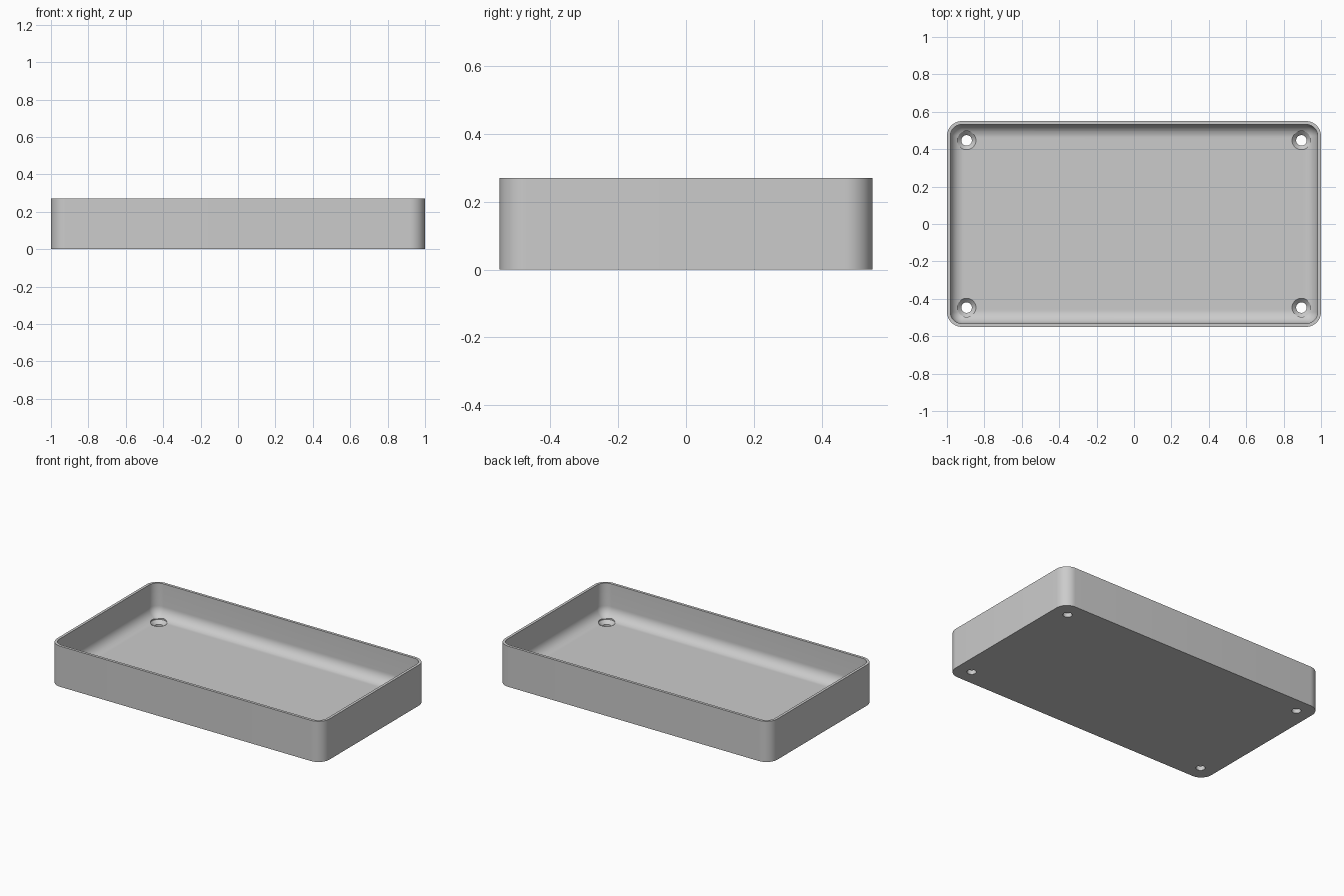
import bpy, bmesh, math

if "Cube" in bpy.data.objects:
    bpy.data.objects.remove(bpy.data.objects["Cube"], do_unlink=True)

HALF_X, HALF_Y, HEIGHT = 1.0, 0.55, 0.27
CORNER, WALL, FLOOR, FILLET = 0.08, 0.018, 0.05, 0.07
HOLE_X, HOLE_Y, HOLE_R, SINK_R = 0.895, 0.447, 0.028, 0.05

grey = bpy.data.materials.new("plain grey")
grey.use_nodes = True
colour = (0.6, 0.6, 0.6, 1)
grey.diffuse_color = colour
grey.node_tree.nodes["Principled BSDF"].inputs["Base Color"].default_value = colour


def rounded_loop(bm, inset, z, steps=12):
    """Rounded rectangle, moved inward from the outer wall."""
    r = max(CORNER - inset, 0.004)
    cx, cy = HALF_X - inset - r, HALF_Y - inset - r
    verts = []
    for i, (sx, sy) in enumerate([(1, 1), (-1, 1), (-1, -1), (1, -1)]):
        for k in range(steps + 1):
            a = math.pi / 2 * (i + k / steps)
            verts.append(bm.verts.new((sx * cx + r * math.cos(a),
                                       sy * cy + r * math.sin(a), z)))
    return verts


def skin(bm, loops):
    """Join neighbouring loops with quads and cap both ends."""
    for a, b in zip(loops, loops[1:]):
        n = len(a)
        for i in range(n):
            j = (i + 1) % n
            bm.faces.new((a[i], a[j], b[j], b[i]))
    bm.faces.new(loops[0][::-1])
    bm.faces.new(loops[-1])
    bmesh.ops.recalc_face_normals(bm, faces=bm.faces)


def make_object(name, bm):
    mesh = bpy.data.meshes.new(name)
    bm.to_mesh(mesh)
    bm.free()
    mesh.materials.append(grey)
    obj = bpy.data.objects.new(name, mesh)
    bpy.context.collection.objects.link(obj)
    return obj


# Tray shell: outer wall, rim, inner wall, rounded floor edge
bm = bmesh.new()
loops = [rounded_loop(bm, 0, 0), rounded_loop(bm, 0, HEIGHT),
         rounded_loop(bm, WALL, HEIGHT)]
for k in range(13):
    a = math.pi / 2 * k / 12
    loops.append(rounded_loop(bm, WALL + FILLET * (1 - math.cos(a)),
                              FLOOR + FILLET * (1 - math.sin(a))))
skin(bm, loops)
tray = make_object("tray", bm)

# Countersunk screw holes
bm = bmesh.new()
profile = [(HOLE_R, -0.05), (HOLE_R, FLOOR - 0.022),
           (SINK_R, FLOOR), (SINK_R, FLOOR + 0.1)]
for sx in (-1, 1):
    for sy in (-1, 1):
        rings = [[bm.verts.new((sx * HOLE_X + r * math.cos(k * math.tau / 32),
                                sy * HOLE_Y + r * math.sin(k * math.tau / 32), z))
                  for k in range(32)] for r, z in profile]
        skin(bm, rings)
cutter = make_object("screw_hole_cutter", bm)
cutter.hide_render = True

cut = tray.modifiers.new("screw holes", "BOOLEAN")
cut.operation = "DIFFERENCE"
cut.solver = "EXACT"
cut.object = cutter
bpy.ops.object.select_all(action="DESELECT")
tray.select_set(True)
bpy.context.view_layer.objects.active = tray
bpy.ops.object.modifier_apply(modifier=cut.name)
bpy.data.objects.remove(cutter, do_unlink=True)
bpy.ops.object.shade_smooth_by_angle(angle=math.radians(30))
